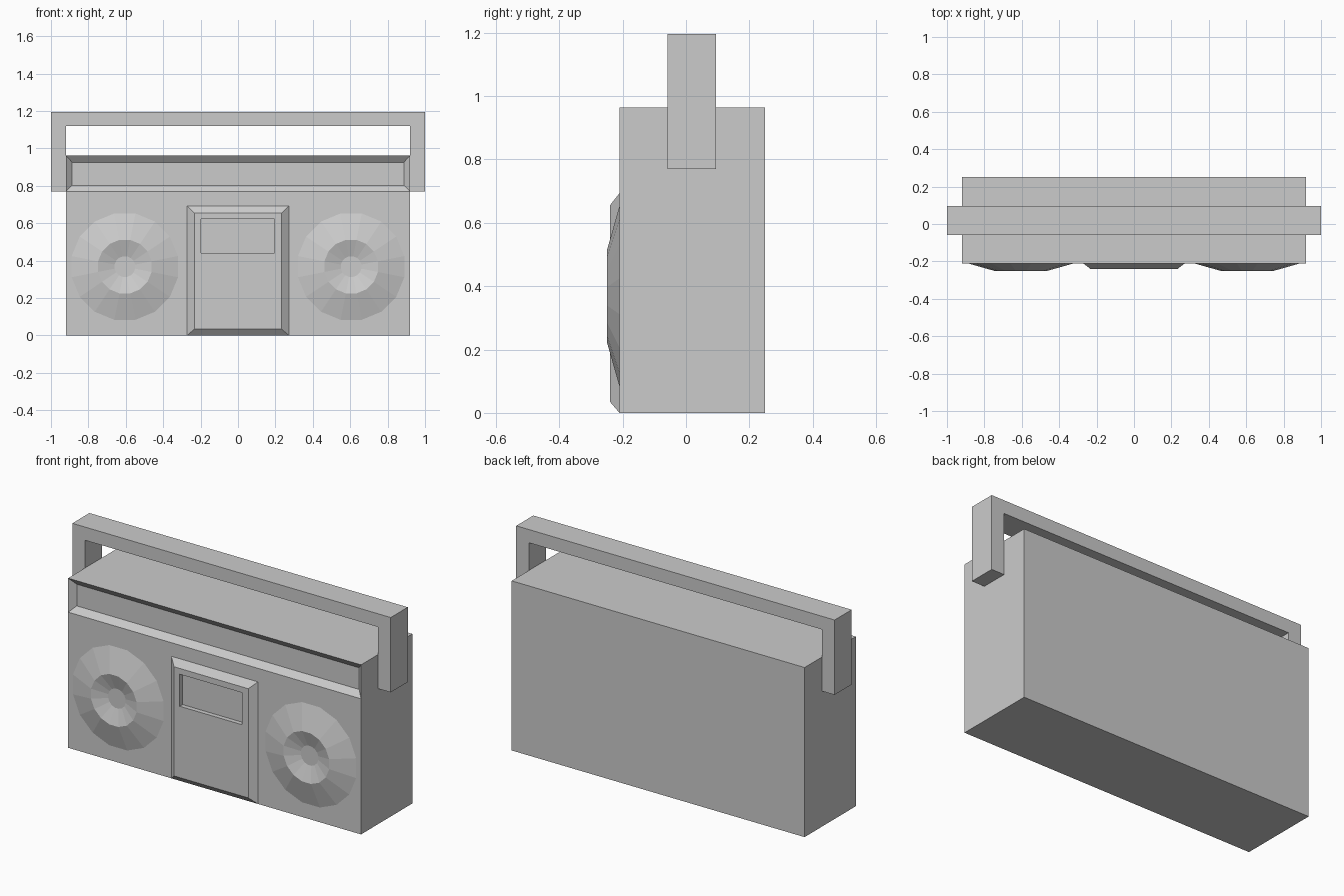
import bpy, bmesh, math
from mathutils import Vector

if "Cube" in bpy.data.objects:
    bpy.data.objects.remove(bpy.data.objects["Cube"])

grey = bpy.data.materials.new("light grey plastic")
grey.diffuse_color = (0.6, 0.6, 0.6, 1)
grey.use_nodes = True
grey.node_tree.nodes["Principled BSDF"].inputs["Base Color"].default_value = grey.diffuse_color

FRONT = -0.21
BACK = 0.25


def finish(name, bm):
    mesh = bpy.data.meshes.new(name)
    bm.to_mesh(mesh)
    bm.free()
    mesh.materials.append(grey)
    obj = bpy.data.objects.new(name, mesh)
    bpy.context.collection.objects.link(obj)
    return obj


def front_face(bm, x0, x1, z0, z1, y):
    """Rectangle facing -y."""
    return bm.faces.new([bm.verts.new((x, y, z)) for x, z in
                         ((x0, z0), (x1, z0), (x1, z1), (x0, z1))])


def step(bm, face, x0, x1, z0, z1, y):
    """Inset a rectangular face and move the inner face to the given bounds."""
    bmesh.ops.inset_individual(bm, faces=[face], thickness=0.005)
    c = face.calc_center_median()
    for v in face.verts:
        v.co = Vector((x0 if v.co.x < c.x else x1, y, z0 if v.co.z < c.z else z1))


# Body: box with a bevelled recess across the upper front
bm = bmesh.new()
bmesh.ops.create_cube(bm, size=1)
for v in bm.verts:
    v.co = Vector((1.84 * v.co.x, FRONT if v.co.y < 0 else BACK, 0.963 * (v.co.z + 0.5)))
bmesh.ops.bisect_plane(bm, geom=bm.verts[:] + bm.edges[:] + bm.faces[:],
                       plane_co=(0, 0, 0.77), plane_no=(0, 0, 1))
bm.normal_update()
strip = next(f for f in bm.faces if f.normal.y < -0.9 and f.calc_center_median().z > 0.77)
step(bm, strip, -0.887, 0.887, 0.803, 0.926, FRONT + 0.03)
finish("body", bm)

# Cassette panel: raised bevelled plate with a sunken window
bm = bmesh.new()
panel = front_face(bm, -0.272, 0.272, 0.0, 0.693, FRONT)
bm.normal_update()
step(bm, panel, -0.233, 0.233, 0.035, 0.655, -0.24)
step(bm, panel, -0.198, 0.194, 0.44, 0.622, -0.24)
step(bm, panel, -0.198, 0.194, 0.44, 0.622, -0.214)
finish("cassette_panel", bm)

# Speakers: 16-sided raised ring, concave cone and flat centre
SIDES = 16
for side, cx in (("left", -0.605), ("right", 0.605)):
    bm = bmesh.new()
    rings = []
    for r, y in ((0.29, FRONT), (0.146, -0.25), (0.056, -0.222)):
        rings.append([bm.verts.new((cx + r * math.cos((i + 0.5) * math.tau / SIDES), y,
                                    0.368 + r * math.sin((i + 0.5) * math.tau / SIDES)))
                      for i in range(SIDES)])
    for a, b in zip(rings, rings[1:]):
        for i in range(SIDES):
            j = (i + 1) % SIDES
            bm.faces.new((a[i], a[j], b[j], b[i]))
    bm.faces.new(rings[-1])
    finish(side + "_speaker", bm)

# Carrying handle: U-shaped profile extruded in depth
bm = bmesh.new()
half = [(1.0, 0.77), (1.0, 1.195), (-1.0, 1.195), (-1.0, 0.77),
        (-0.92, 0.77), (-0.92, 1.12), (0.92, 1.12), (0.92, 0.77)]
face = bm.faces.new([bm.verts.new((x, -0.058, z)) for x, z in half])
new = bmesh.ops.extrude_face_region(bm, geom=[face], use_keep_orig=True)["geom"]
bmesh.ops.translate(bm, vec=(0, 0.153, 0),
                    verts=[g for g in new if isinstance(g, bmesh.types.BMVert)])
bmesh.ops.recalc_face_normals(bm, faces=bm.faces)
finish("handle", bm)
